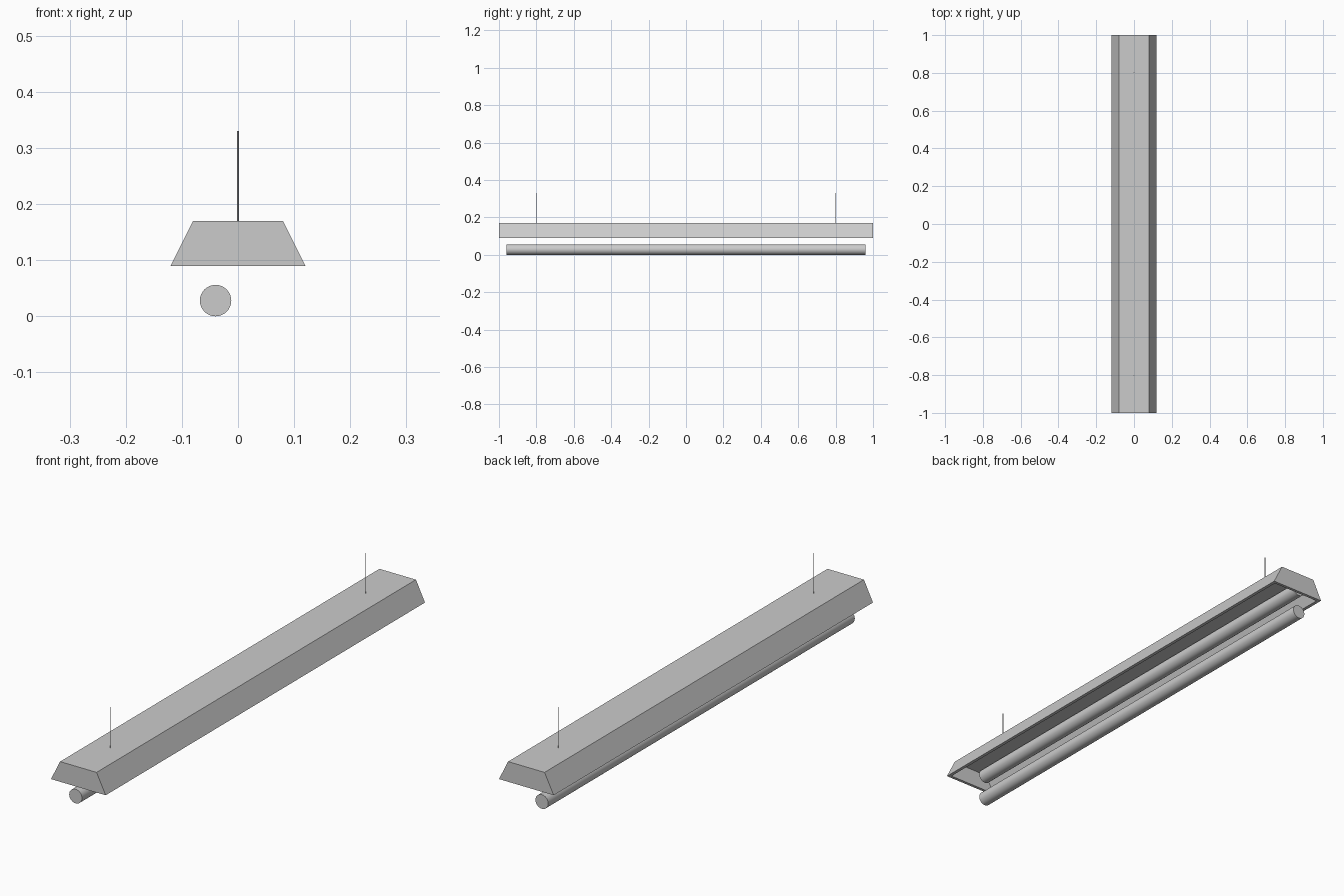
import bpy, bmesh, math

if "Cube" in bpy.data.objects:
    bpy.data.objects.remove(bpy.data.objects["Cube"])

TOP, BOTTOM, WALL = 0.17, 0.09, 0.012


def add_object(name, bm):
    bmesh.ops.recalc_face_normals(bm, faces=bm.faces)
    mesh = bpy.data.meshes.new(name)
    bm.to_mesh(mesh)
    bm.free()
    obj = bpy.data.objects.new(name, mesh)
    bpy.context.collection.objects.link(obj)
    return obj


def cylinder(name, radius, depth, location, sides, along_y=False):
    rot = (math.pi / 2, 0, 0) if along_y else (0, 0, 0)
    bpy.ops.mesh.primitive_cylinder_add(vertices=sides, radius=radius, depth=depth,
                                        location=location, rotation=rot)
    obj = bpy.context.object
    obj.name = name
    bpy.ops.object.shade_smooth_by_angle(angle=math.radians(40))
    return obj


# Reflector housing: hollow trapezoid trough, closed ends, open underneath
def trough_rings(bm, inset):
    rings = []
    for half, z in ((0.12, BOTTOM), (0.08, TOP)):
        if z == TOP:
            z -= inset
            half += inset * 0.5
        w, l = half - inset * 1.1, 1 - inset
        rings.append([bm.verts.new((x, y, z))
                      for x, y in ((-w, -l), (w, -l), (w, l), (-w, l))])
    return rings


bm = bmesh.new()
outer_low, outer_top = trough_rings(bm, 0)
inner_low, inner_top = trough_rings(bm, WALL)
for a, b in ((outer_low, outer_top), (inner_low, inner_top), (outer_low, inner_low)):
    for i in range(4):
        j = (i + 1) % 4
        bm.faces.new((a[i], a[j], b[j], b[i]))
bm.faces.new(outer_top)
bm.faces.new(inner_top)
add_object("reflector_housing", bm)

# Two light tubes, one inside the housing and one hanging under it
for name, z in (("lower_tube", 0.028), ("upper_tube", 0.13)):
    cylinder(name, 0.028, 1.92, (-0.04, 0, z), 32, along_y=True)

# Suspension wires
for name, y in (("front_wire", -0.8), ("back_wire", 0.8)):
    cylinder(name, 0.0016, 0.16, (0, y, 0.25), 12)
